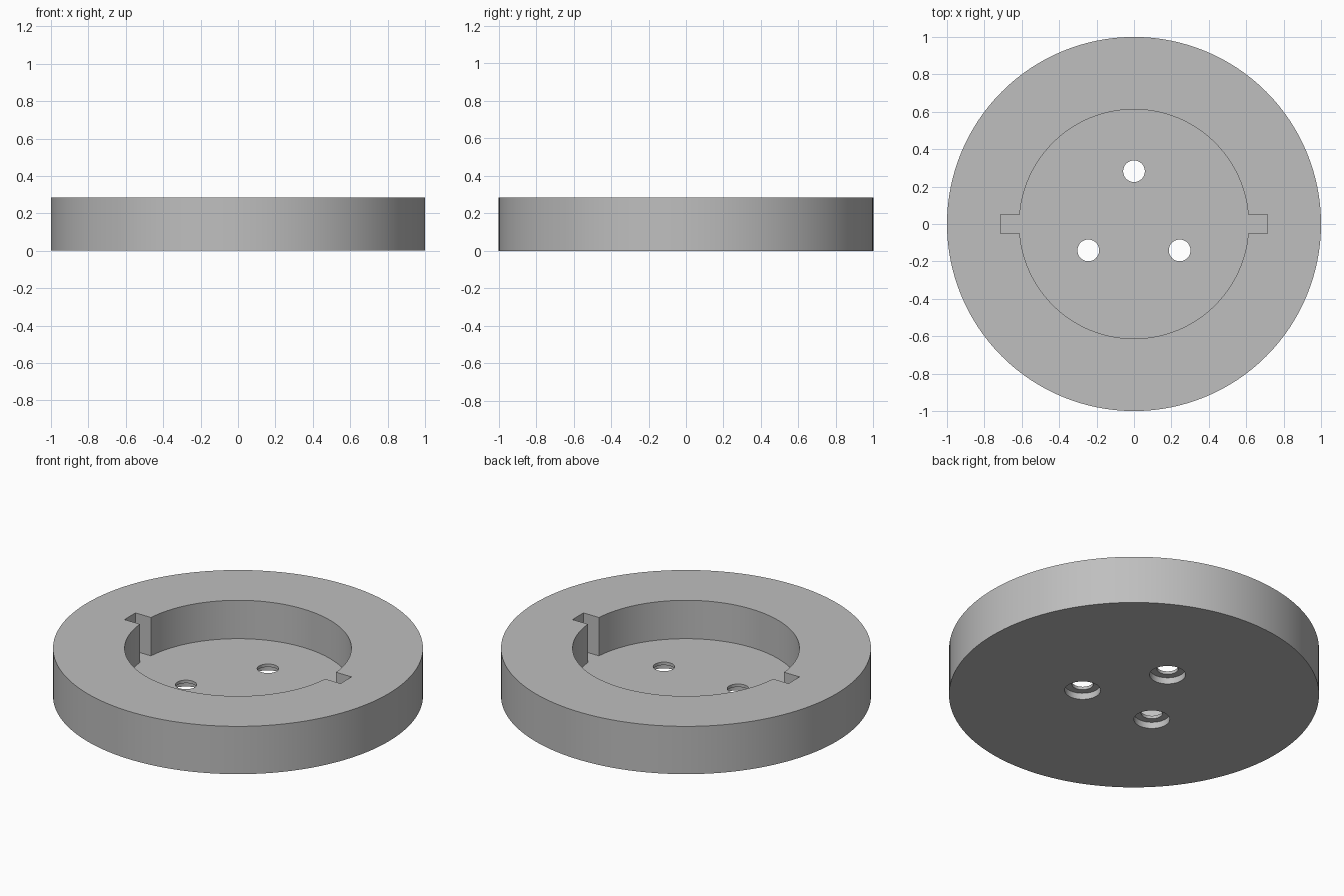
import bpy
import bmesh
from math import asin, cos, pi, sin, radians

HEIGHT = 0.285
FLOOR = 0.056
POCKET_R = 0.613
SLOT_REACH, SLOT_HALF = 0.713, 0.052
HOLE_R, BORE_R, BORE_DEPTH = 0.058, 0.097, 0.038
HOLE_RING = 0.282

cube = bpy.data.objects.get("Cube")
if cube:
    bpy.data.objects.remove(cube, do_unlink=True)

grey = bpy.data.materials.new("plain grey")
grey.use_nodes = True
colour = (0.52, 0.52, 0.52, 1)
grey.diffuse_color = colour
grey.node_tree.nodes["Principled BSDF"].inputs["Base Color"].default_value = colour


def arc(radius, start, end, steps, centre=(0, 0)):
    return [(centre[0] + radius * cos(start + (end - start) * i / steps),
             centre[1] + radius * sin(start + (end - start) * i / steps))
            for i in range(steps + 1)]


def prism(name, outline, bottom, top):
    """Extrude a flat outline between two heights."""
    bm = bmesh.new()
    face = bm.faces.new([bm.verts.new((x, y, bottom)) for x, y in outline])
    new = bmesh.ops.extrude_face_region(bm, geom=[face])["geom"]
    verts = [v for v in new if isinstance(v, bmesh.types.BMVert)]
    bmesh.ops.translate(bm, verts=verts, vec=(0, 0, top - bottom))
    bmesh.ops.recalc_face_normals(bm, faces=bm.faces)
    mesh = bpy.data.meshes.new(name)
    bm.to_mesh(mesh)
    bm.free()
    mesh.materials.append(grey)
    obj = bpy.data.objects.new(name, mesh)
    bpy.context.collection.objects.link(obj)
    return obj


def disc(name, radius, bottom, top, steps, centre=(0, 0)):
    return prism(name, arc(radius, 0, 2 * pi, steps, centre)[:-1], bottom, top)


# Round body
body = disc("round_base", 1, 0, HEIGHT, 128)

# Round pocket with a square key slot on each side
a = asin(SLOT_HALF / POCKET_R)
outline = (arc(POCKET_R, a, pi - a, 60)
           + [(-SLOT_REACH, SLOT_HALF), (-SLOT_REACH, -SLOT_HALF)]
           + arc(POCKET_R, pi + a, 2 * pi - a, 60)
           + [(SLOT_REACH, -SLOT_HALF), (SLOT_REACH, SLOT_HALF)])
cutters = [prism("pocket_cutter", outline, FLOOR, HEIGHT + 0.1)]

# Three screw holes, counterbored from underneath
for i in range(3):
    angle = radians(90 + 120 * i)
    spot = (HOLE_RING * cos(angle), HOLE_RING * sin(angle))
    cutters.append(disc("hole_cutter", HOLE_R, -0.1, FLOOR + 0.1, 48, spot))
    cutters.append(disc("counterbore_cutter", BORE_R, -0.1, BORE_DEPTH, 48, spot))

# Cut the body, then discard the cutters
bpy.context.view_layer.objects.active = body
for cutter in cutters:
    cutter.hide_render = True
    cut = body.modifiers.new("cut", 'BOOLEAN')
    cut.operation = 'DIFFERENCE'
    cut.solver = 'EXACT'
    cut.object = cutter
    bpy.ops.object.modifier_apply(modifier=cut.name)
    bpy.data.objects.remove(cutter, do_unlink=True)

bpy.ops.object.select_all(action='DESELECT')
body.select_set(True)
bpy.ops.object.shade_smooth_by_angle(angle=radians(30))
